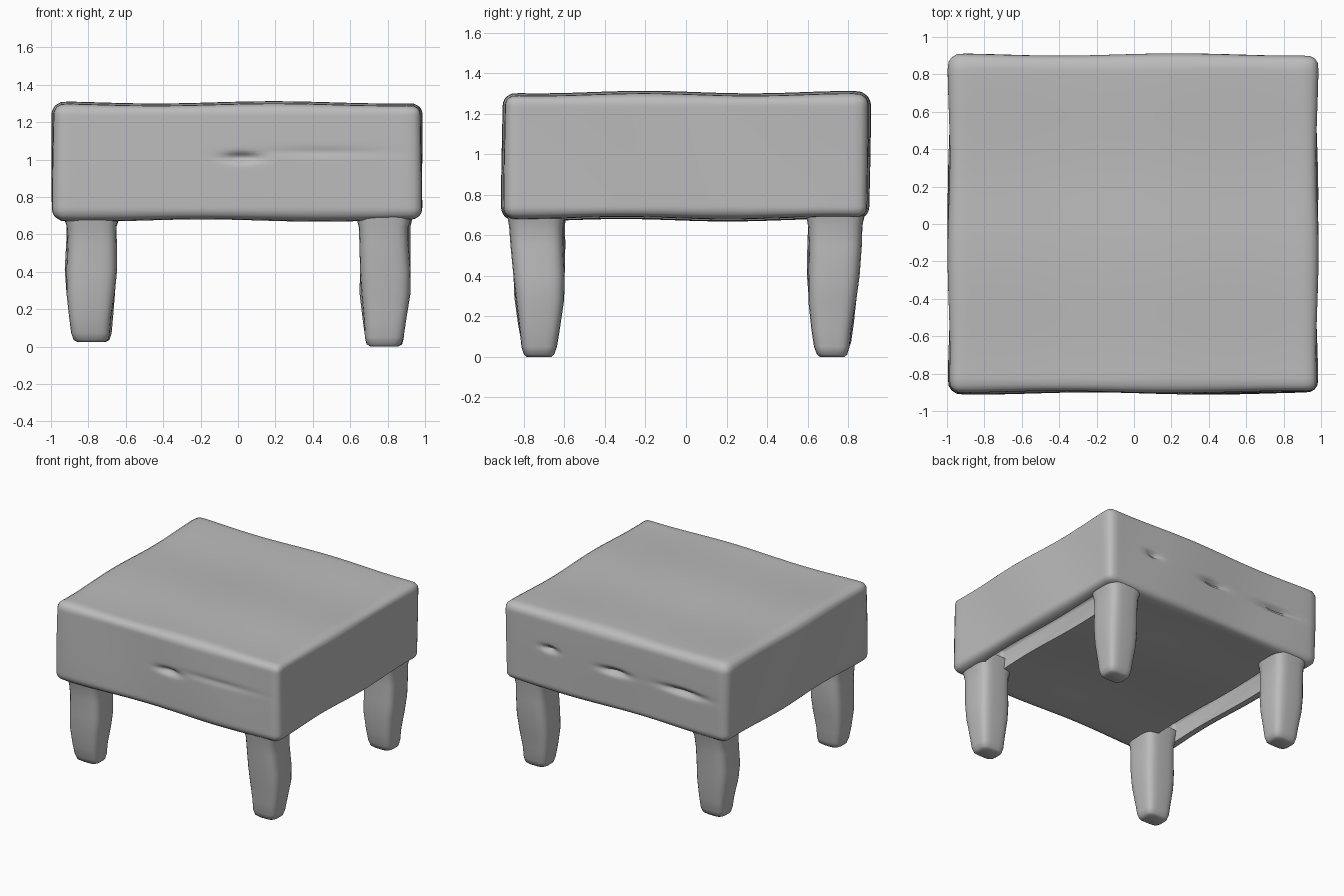
import bpy, bmesh, math
from mathutils import Vector

cube = bpy.data.objects.get("Cube")
if cube:
    bpy.data.objects.remove(cube, do_unlink=True)

grey = bpy.data.materials.new("soft_grey")
grey.use_nodes = True
GREY = (0.5, 0.5, 0.5, 1)
grey.diffuse_color = GREY
bsdf = next(n for n in grey.node_tree.nodes if n.type == 'BSDF_PRINCIPLED')
bsdf.inputs["Base Color"].default_value = GREY


def make_object(name, bm):
    bmesh.ops.recalc_face_normals(bm, faces=bm.faces)
    mesh = bpy.data.meshes.new(name)
    bm.to_mesh(mesh)
    bm.free()
    obj = bpy.data.objects.new(name, mesh)
    bpy.context.collection.objects.link(obj)
    mesh.materials.append(grey)
    return obj


def smooth(obj, angle=50):
    bpy.ops.object.select_all(action='DESELECT')
    obj.select_set(True)
    bpy.context.view_layer.objects.active = obj
    bpy.ops.object.shade_smooth_by_angle(angle=math.radians(angle))


def bump(v, centre, width):
    return math.exp(-((v - centre) / width) ** 2)


# Seat block: rounded box with gently uneven faces
HALF = Vector((0.985, 0.9, 0.31))
MID_Z, ROUND = 0.99, 0.06
# dents as side (-1 front, 1 back), x, z, half width, depth
DENTS = [(-1, 0.02, 1.01, 0.08, 0.04), (-1, 0.45, 1.04, 0.3, 0.008),
         (1, 0.57, 1.03, 0.05, 0.04), (1, 0.0, 1.0, 0.1, 0.04),
         (1, -0.6, 1.0, 0.16, 0.035)]

bm = bmesh.new()
bmesh.ops.create_cube(bm, size=2)
bmesh.ops.subdivide_edges(bm, edges=bm.edges[:], cuts=47, use_grid_fill=True)
for v in bm.verts:
    p = Vector([v.co[i] * HALF[i] for i in range(3)])
    core = Vector([max(-HALF[i] + ROUND, min(HALF[i] - ROUND, p[i])) for i in range(3)])
    n = (p - core).normalized()
    p = core + n * ROUND
    p += n * 0.006 * (math.sin(5 * p.x + 2 * p.z) + math.cos(6 * p.y + 4 * p.z))
    p.z += MID_Z
    for side, x, z, width, depth in DENTS:
        if n.y * side > 0.9:
            p.y -= side * depth * bump(p.x, x, width) * bump(p.z, z, 0.022)
    v.co = p
seat = make_object("seat_block", bm)

# Grooves under the left and right edges, between the legs
bm = bmesh.new()
for side in (-1, 1):
    made = bmesh.ops.create_cube(bm, size=1)
    for v in made["verts"]:
        v.co = Vector((v.co.x * 0.17 + side * 0.815, v.co.y * 1.24, v.co.z * 0.3 + 0.68))
bmesh.ops.bevel(bm, geom=bm.edges[:], offset=0.025, segments=3, affect='EDGES', profile=0.5)
cutter = make_object("groove_cutter", bm)
cutter.hide_render = True
cutter.hide_set(True)
cut = seat.modifiers.new("grooves", 'BOOLEAN')
cut.operation = 'DIFFERENCE'
cut.solver = 'EXACT'
cut.object = cutter
bpy.context.view_layer.objects.active = seat
seat.select_set(True)
bpy.ops.object.modifier_apply(modifier=cut.name)
bpy.data.objects.remove(cutter, do_unlink=True)
smooth(seat)

# Legs: lofted rounded squares, as height, half width, half depth
SECTIONS = [(0.0, 0.07, 0.06), (0.012, 0.093, 0.075), (0.05, 0.104, 0.088),
            (0.14, 0.113, 0.1), (0.28, 0.131, 0.119), (0.4, 0.136, 0.127),
            (0.55, 0.132, 0.131), (0.64, 0.134, 0.134), (0.69, 0.148, 0.142),
            (0.76, 0.165, 0.15)]
SIDES = 24


def corner(t):
    return math.copysign(abs(t) ** 0.5, t)


def leg(name, sx, sy):
    bm = bmesh.new()
    rings = []
    drop = 0.012 * (1 - sx)
    for z, w, d in SECTIONS:
        lean = 0.012 * math.sin(9 * z + sx + 2 * sy)
        cx, cy = sx * 0.785 + lean * 0.5, sy * (0.72 + 0.02 * z) + lean * 0.5
        height = z + drop * (1 - z / 0.76)
        rings.append([bm.verts.new((cx + w * corner(math.cos(a)),
                                    cy + d * corner(math.sin(a)), height))
                      for a in (math.tau * (i + 0.5) / SIDES for i in range(SIDES))])
    for low, high in zip(rings, rings[1:]):
        for i in range(SIDES):
            j = (i + 1) % SIDES
            bm.faces.new((low[i], low[j], high[j], high[i]))
    bm.faces.new(rings[0])
    bm.faces.new(rings[-1])
    smooth(make_object(name, bm), 60)


for sx, x_name in ((1, "left"), (-1, "right")):
    for sy, y_name in ((-1, "front"), (1, "back")):
        leg(f"{y_name}_{x_name}_leg", sx, sy)
